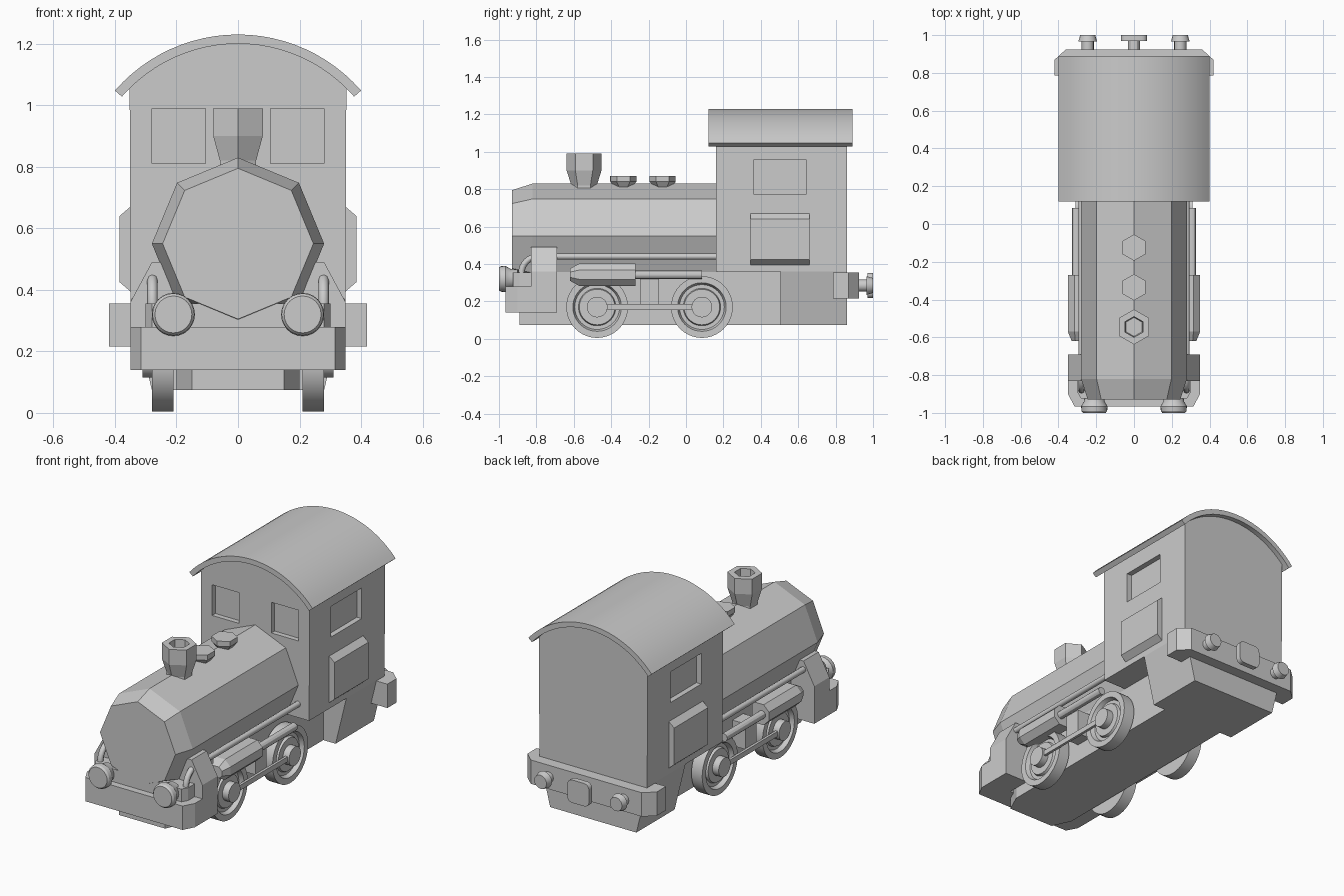
import bpy, bmesh, math
from mathutils import Vector

cube = bpy.data.objects.get("Cube")
if cube:
    bpy.data.objects.remove(cube, do_unlink=True)

GREY = (0.6, 0.6, 0.6, 1)
mat = bpy.data.materials.new("plain grey")
mat.use_nodes = True
mat.diffuse_color = GREY
mat.node_tree.nodes["Principled BSDF"].inputs["Base Color"].default_value = GREY


def place(axis, u, v, t):
    """Put a cross-section point (u, v) at distance t along an axis."""
    return {"X": (t, u, v), "Y": (u, t, v), "Z": (u, v, t)}[axis]


def loft(name, axis, rings, smooth=False):
    """Skin a list of (points, distance) rings and cap both ends."""
    bm = bmesh.new()
    loops = [[bm.verts.new(place(axis, u, v, t)) for u, v in pts] for pts, t in rings]
    n = len(loops[0])
    for a, b in zip(loops, loops[1:]):
        for i in range(n):
            j = (i + 1) % n
            bm.faces.new((a[i], a[j], b[j], b[i]))
    bm.faces.new(loops[0])
    bm.faces.new(loops[-1])
    bmesh.ops.recalc_face_normals(bm, faces=bm.faces)
    mesh = bpy.data.meshes.new(name)
    bm.to_mesh(mesh)
    bm.free()
    mesh.materials.append(mat)
    ob = bpy.data.objects.new(name, mesh)
    bpy.context.collection.objects.link(ob)
    if smooth:
        bpy.ops.object.select_all(action="DESELECT")
        ob.select_set(True)
        bpy.context.view_layer.objects.active = ob
        bpy.ops.object.shade_smooth_by_angle(angle=math.radians(30))
    return ob


def prism(name, axis, pts, a, b, smooth=False):
    return loft(name, axis, [(pts, a), (pts, b)], smooth)


def box(name, x, y, z):
    return prism(name, "Z", [(x[0], y[0]), (x[1], y[0]), (x[1], y[1]), (x[0], y[1])], *z)


def lathe(name, axis, centre, profile, n=32, turn=0.0, smooth=True):
    """Turn a profile of (radius, distance) about an axis through centre."""
    def ring(r):
        return [(centre[0] + r * math.cos(turn + math.tau * i / n),
                 centre[1] + r * math.sin(turn + math.tau * i / n)) for i in range(n)]
    return loft(name, axis, [(ring(r), t) for r, t in profile], smooth)


def mirrored(half):
    return half + [(-x, v) for x, v in reversed(half)]


def cut(ob, x, y, z):
    cutter = box("cutter", x, y, z)
    cutter.hide_render = True
    mod = ob.modifiers.new("recess", "BOOLEAN")
    mod.operation, mod.solver, mod.object = "DIFFERENCE", "EXACT", cutter
    bpy.context.view_layer.objects.active = ob
    bpy.ops.object.modifier_apply(modifier=mod.name)
    bpy.data.objects.remove(cutter, do_unlink=True)


# Cab with arched top and recessed windows
ROOF_Z, R_IN, R_OUT = 0.70, 0.5, 0.53


def arc(r, half_angle, n=24):
    return [(r * math.sin(half_angle * (1 - 2 * i / n)),
             ROOF_Z + r * math.cos(half_angle * (1 - 2 * i / n))) for i in range(n + 1)]


wall_angle = math.asin(0.35 / R_IN)
cab = prism("cab", "Y", [(-0.35, 0.36), (0.35, 0.36)] + arc(R_IN + 0.003, wall_angle), 0.16, 0.86)
for s in (-1, 1):
    cut(cab, sorted((s * 0.105, s * 0.28)), (0.1, 0.19), (0.81, 0.99))
    cut(cab, sorted((s * 0.32, s * 0.5)), (0.36, 0.645), (0.775, 0.955))

# Curved roof sheet
roof_angle = math.radians(49)
prism("roof", "Y", arc(R_OUT, roof_angle) + arc(R_IN, roof_angle)[::-1], 0.12, 0.89, True)

# Underframe, tapered cab base and end beams
prism("chassis", "Z", mirrored([(0.15, -0.89), (0.2, -0.78), (0.2, 0.55)]), 0.075, 0.36)
prism("cab_base", "Y", mirrored([(0.28, 0.075), (0.35, 0.36)]), 0.505, 0.86)
prism("front_beam", "Z", mirrored([(0.315, -0.965), (0.35, -0.9), (0.35, -0.83)]), 0.14, 0.28)
prism("front_deck", "Z", mirrored([(0.28, -0.925), (0.3, -0.89), (0.3, -0.69)]), 0.28, 0.355)
prism("rear_beam", "Z", mirrored([(0.42, 0.785), (0.42, 0.87), (0.36, 0.925)]), 0.215, 0.355)

# Boiler
lathe("boiler", "Y", (0, 0.55), [(0.245, -0.93), (0.28, -0.82), (0.28, 0.17)], 8, 0, False)

# Chimney with open top, and two domes
six = math.pi / 2
lathe("chimney", "Z", (0, -0.545),
      [(0.068, 0.78), (0.068, 0.82), (0.093, 0.9), (0.093, 0.99), (0.055, 0.99), (0.05, 0.9)],
      6, six, False)
for label, y in (("front", -0.335), ("rear", -0.125)):
    lathe(label + "_dome", "Z", (0, y), [(0.045, 0.79), (0.045, 0.81), (0.07, 0.84), (0.07, 0.87)],
          6, six, False)

# Parts repeated on both sides
for s, side in ((1, "left"), (-1, "right")):
    # Raised cab door panel, chamfered above and below
    prism(side + "_cab_panel", "Y",
          [(s * 0.34, 0.395), (s * 0.35, 0.395), (s * 0.385, 0.425),
           (s * 0.385, 0.64), (s * 0.35, 0.67), (s * 0.34, 0.67)], 0.345, 0.66)

    # Front side box with sloped top
    prism(side + "_side_box", "Y",
          [(s * 0.2, 0.14), (s * 0.35, 0.14), (s * 0.35, 0.36),
           (s * 0.28, 0.49), (s * 0.25, 0.49), (s * 0.2, 0.36)], -0.83, -0.69)

    # Buffers
    lathe(side + "_front_buffer", "Y", (s * 0.21, 0.32),
          [(0.05, -0.9), (0.055, -0.94), (0.07, -0.965), (0.068, -0.99), (0.06, -1.0)], 24)
    lathe(side + "_rear_buffer", "Y", (s * 0.245, 0.285),
          [(0.032, 0.9), (0.032, 0.965), (0.05, 0.965), (0.04, 1.0)], 16)

    # Wheels with a raised rim, hub and crank pin
    for label, y in (("front", -0.475), ("rear", 0.085)):
        lathe(f"{side}_{label}_wheel", "X", (y, 0.17),
              [(r, s * x) for r, x in ((0.165, 0.21), (0.165, 0.28), (0.13, 0.28), (0.12, 0.255),
                                       (0.1, 0.255), (0.095, 0.27), (0.055, 0.27), (0.055, 0.31))], 40)

    # Coupling rod
    box(side + "_coupling_rod", sorted((s * 0.285, s * 0.3)), (-0.475, 0.085), (0.155, 0.185))

    # Steam cylinder, piston rod and support
    chamfered = [(-0.065, -0.06), (0.01, -0.06), (0.045, -0.025),
                 (0.045, 0.025), (0.01, 0.06), (-0.065, 0.06)]
    def section(k):
        return [(s * (0.305 + u * k), 0.343 + v * k) for u, v in chamfered]
    loft(side + "_cylinder", "Y", [(section(0.55), -0.62), (section(1), -0.57), (section(1), -0.27)])
    lathe(side + "_piston_rod", "Y", (s * 0.305, 0.343), [(0.023, -0.28), (0.023, 0.085)], 12)
    box(side + "_rod_support", sorted((s * 0.19, s * 0.285)), (-0.245, -0.145), (0.18, 0.33))

    # Pipe along the boiler, bending down to the front deck
    path = [(0.17, 0.44)]
    path += [(-0.79 - 0.09 * math.sin(a), 0.35 + 0.09 * math.cos(a))
             for a in (math.pi / 2 * i / 8 for i in range(9))]
    path.append((-0.88, 0.33))
    curve = bpy.data.curves.new(side + "_pipe", "CURVE")
    curve.dimensions = "3D"
    curve.bevel_depth, curve.bevel_resolution, curve.use_fill_caps = 0.017, 2, True
    spline = curve.splines.new("POLY")
    spline.points.add(len(path) - 1)
    for p, (y, z) in zip(spline.points, path):
        p.co = (s * 0.278, y, z, 1)
    curve.materials.append(mat)
    bpy.context.collection.objects.link(bpy.data.objects.new(side + "_pipe", curve))

# Rear coupling with a rounded pad
lathe("coupling_stem", "Y", (0, 0.285), [(0.033, 0.9), (0.033, 0.98)], 12)
pad = []
for k, (cx, cz) in enumerate(((1, 1), (-1, 1), (-1, -1), (1, -1))):
    for i in range(5):
        a = math.pi / 2 * (k + i / 4)
        pad.append((cx * 0.04 + 0.03 * math.cos(a), 0.285 + cz * 0.037 + 0.03 * math.sin(a)))
prism("coupling_pad", "Y", pad, 0.97, 1.0, True)
